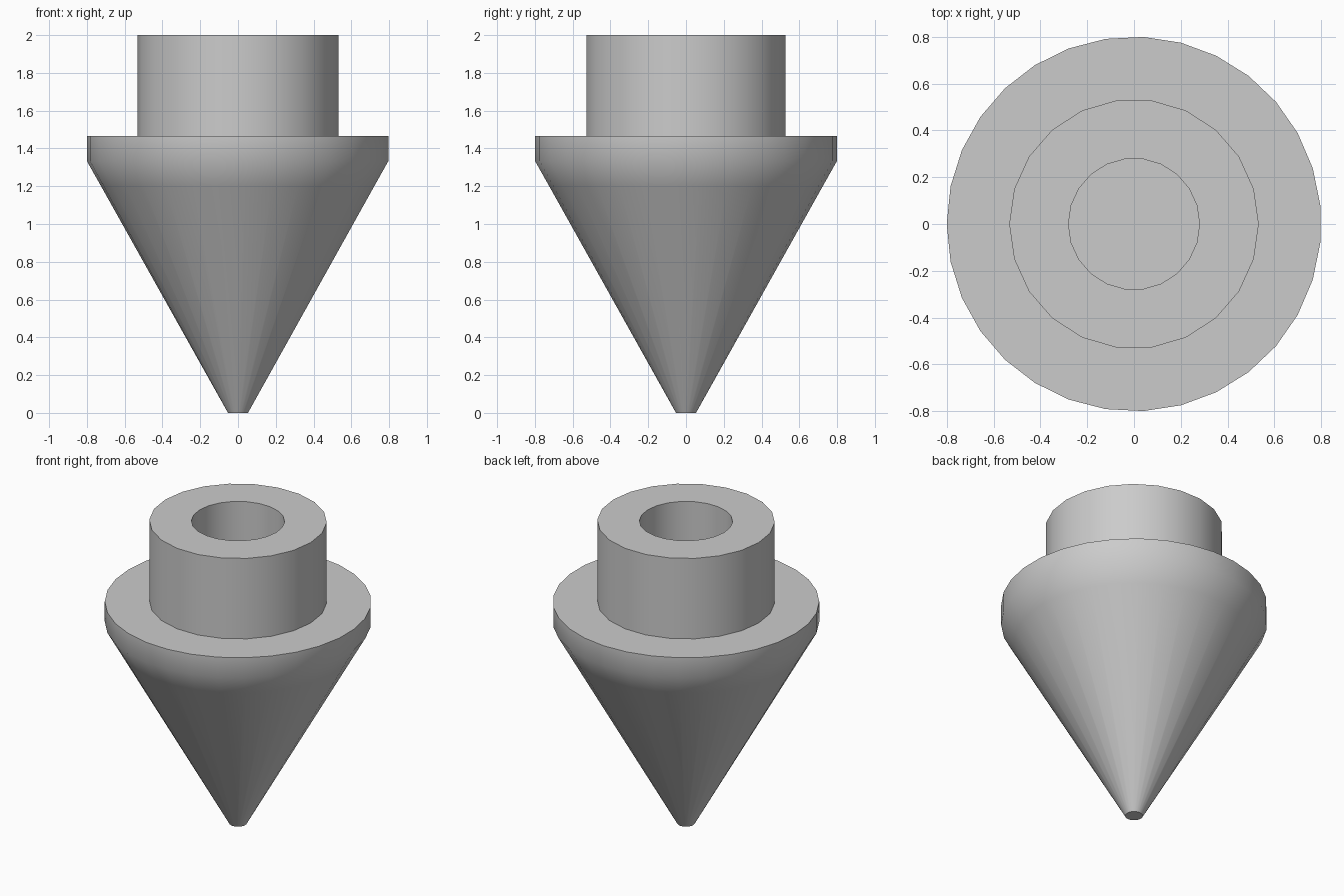
import bpy
import bmesh
from math import cos, sin, pi, radians

default = bpy.data.objects.get("Cube")
if default:
    bpy.data.objects.remove(default, do_unlink=True)

# One plain grey for the whole piece
grey = bpy.data.materials.new("plain grey")
grey.use_nodes = True
colour = (0.6, 0.6, 0.6, 1.0)
grey.diffuse_color = colour
grey.node_tree.nodes["Principled BSDF"].inputs["Base Color"].default_value = colour


def lathe(name, profile, sides, cap_first=False, cap_last=False):
    """Turn a (radius, z) profile, listed counter-clockwise, around z."""
    bm = bmesh.new()
    rings = []
    for r, z in profile:
        angles = [pi + 2 * pi * i / sides for i in range(sides)]
        rings.append([bm.verts.new((r * cos(a), r * sin(a), z)) for a in angles])
    for low, high in zip(rings, rings[1:]):
        for i in range(sides):
            j = (i + 1) % sides
            bm.faces.new((low[i], low[j], high[j], high[i]))
    if cap_first:
        bm.faces.new(rings[0][::-1])
    if cap_last:
        bm.faces.new(rings[-1])
    mesh = bpy.data.meshes.new(name)
    bm.to_mesh(mesh)
    bm.free()
    mesh.materials.append(grey)
    obj = bpy.data.objects.new(name, mesh)
    bpy.context.collection.objects.link(obj)
    bpy.ops.object.select_all(action="DESELECT")
    obj.select_set(True)
    bpy.context.view_layer.objects.active = obj
    bpy.ops.object.shade_smooth_by_angle(angle=radians(30))
    return obj


# Spike: blunt tip, cone, short rim and a flat shoulder running under the collar
lathe("cone_and_rim",
      [(0.053, 0), (0.725, 1.2), (0.8, 1.333), (0.8, 1.467), (0.5, 1.467)],
      31, cap_first=True)

# Collar with a flat-bottomed bore reaching down into the cone
lathe("bored_collar",
      [(0.533, 1.467), (0.533, 2), (0.28, 2), (0.28, 1.0)],
      22, cap_last=True)
